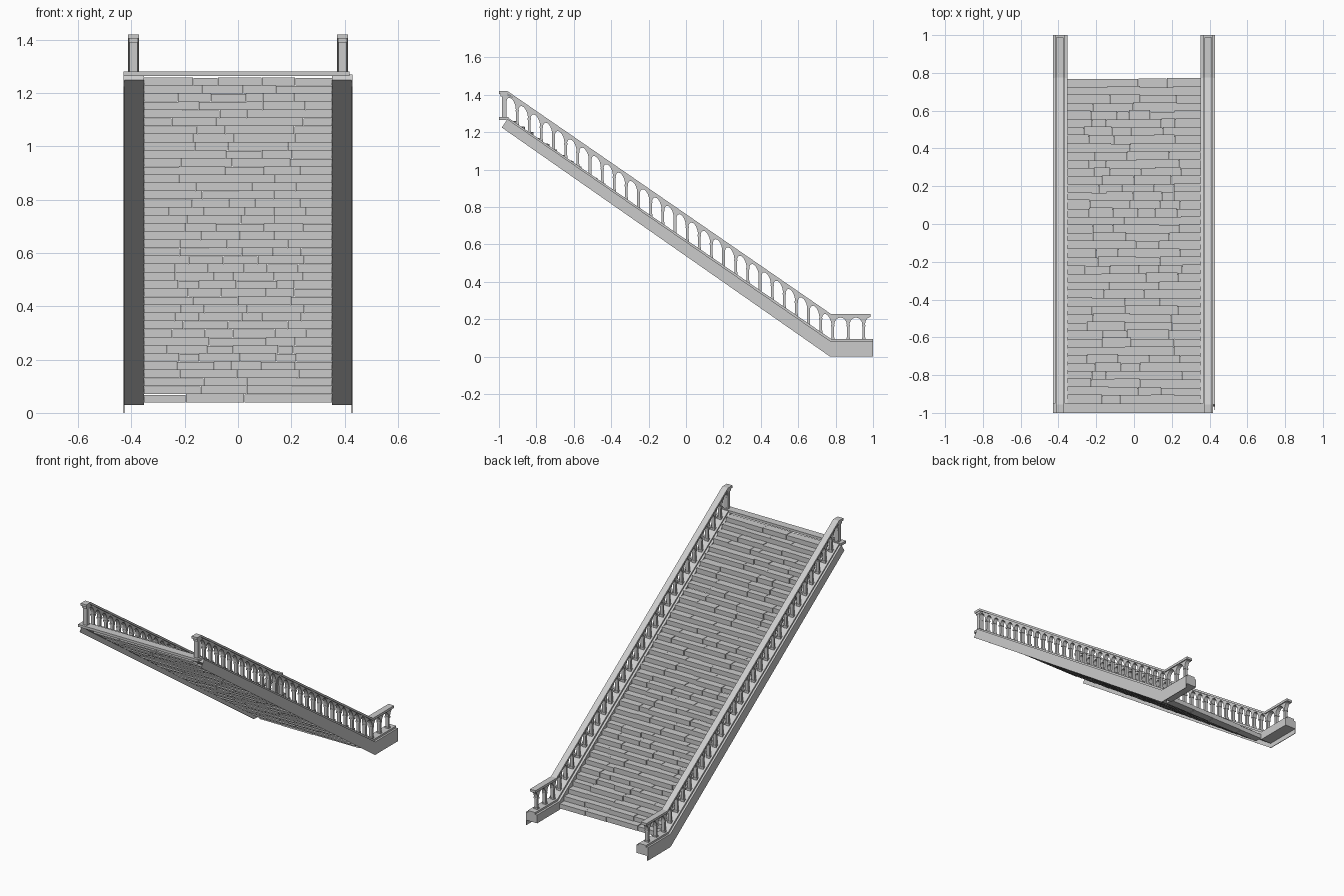
import bpy, bmesh, math, random

if "Cube" in bpy.data.objects:
    bpy.data.objects.remove(bpy.data.objects["Cube"])

random.seed(4)

# Side-view guide lines (y, z): stringer cap top and handrail top
CAP = [(-1, 1.28), (-0.955, 1.28), (0.775, 0.095), (1, 0.095)]
RAIL = [(-1, 1.42), (-0.955, 1.42), (0.775, 0.228), (0.987, 0.228)]


def height(line, y):
    for (a, za), (b, zb) in zip(line, line[1:]):
        if y <= b:
            return za + (zb - za) * (y - a) / (b - a)
    return line[-1][1]


def prism(bm, pts, x0, x1):
    """Extrude a (y, z) outline from x0 to x1."""
    face = bm.faces.new([bm.verts.new((x0, y, z)) for y, z in pts])
    ext = bmesh.ops.extrude_face_region(bm, geom=[face])["geom"]
    for v in ext:
        if isinstance(v, bmesh.types.BMVert):
            v.co.x = x1


def box(bm, x0, x1, y0, y1, z0, z1):
    prism(bm, [(y0, z0), (y1, z0), (y1, z1), (y0, z1)], x0, x1)


def band(line, thick):
    return line + [(y, z - thick) for y, z in reversed(line)]


def finish(bm, name):
    bmesh.ops.recalc_face_normals(bm, faces=bm.faces[:])
    me = bpy.data.meshes.new(name)
    bm.to_mesh(me)
    bm.free()
    ob = bpy.data.objects.new(name, me)
    bpy.context.collection.objects.link(ob)
    return ob


def spandrel(bm, yc, half, r, t0, t1, x0, x1):
    """Masonry between an arch opening and the handrail."""
    n = 10
    arch = []
    for i in range(n + 1):
        t = t0 + (t1 - t0) * i / n
        y = yc + r * math.cos(t)
        arch.append((y, height(CAP, y) + 0.072 + 0.042 * math.sin(t)))
    ya = yc + half if t0 == 0 else arch[0][0]
    yb = yc - half
    top = [(yb, height(RAIL, yb) - 0.012), (ya, height(RAIL, ya) - 0.012)]
    low = []
    if t0 == 0:
        low.append((ya, height(CAP, ya) + 0.072))
    prism(bm, top + low + arch + [(yb, height(CAP, yb) + 0.072)], x0, x1)


def column(bm, y, xc):
    z = height(CAP, y)
    # shaft, foot and capital
    box(bm, xc - 0.010, xc + 0.010, y - 0.007, y + 0.007, z - 0.01, z + 0.08)
    box(bm, xc - 0.014, xc + 0.014, y - 0.009, y + 0.009, z - 0.01, z + 0.008)
    box(bm, xc - 0.014, xc + 0.014, y - 0.009, y + 0.009, z + 0.066, z + 0.075)


pitch = (0.785 + 0.968) / 27
slope_cols = [-0.968 + pitch * k for k in range(28)]
flat_cols = [0.867, 0.95]
cols = slope_cols + flat_cols

for s, side in ((-1, "left"), (1, "right")):
    xc = s * 0.392

    # Stringer body with a thin outer skirt reaching lower
    bm = bmesh.new()
    top = [(-0.955, 1.27), (0.772, 0.083), (1, 0.083)]
    prism(bm, top + [(1, 0.03), (0.77, 0.03), (-0.967, 1.25)], s * 0.352, s * 0.428)
    prism(bm, top + [(1, 0), (0.77, 0), (-0.985, 1.225)], s * 0.426, s * 0.43)
    finish(bm, side + "_stringer")

    # Cap moulding on the stringer
    bm = bmesh.new()
    prism(bm, band(CAP, 0.014), s * 0.366, s * 0.418)
    finish(bm, side + "_stringer_cap")

    # Balustrade: columns and arches
    bm = bmesh.new()
    for y in cols:
        column(bm, y, xc)
    for a, b in zip(cols, cols[1:]):
        half = (b - a) / 2
        spandrel(bm, (a + b) / 2, half, half - 0.007, 0, math.pi, xc - 0.013, xc + 0.013)
    # half arch at the lower end, end post at the upper end
    spandrel(bm, 0.982, 0.032, 0.025, math.pi / 2, math.pi, xc - 0.013, xc + 0.013)
    box(bm, xc - 0.015, xc + 0.015, -0.985, -0.96, 1.27, 1.41)
    box(bm, xc - 0.017, xc + 0.017, -0.992, -0.955, 1.39, 1.41)
    finish(bm, side + "_balustrade")

    # Handrail
    bm = bmesh.new()
    prism(bm, band(RAIL, 0.015), xc - 0.02, xc + 0.02)
    finish(bm, side + "_handrail")

# Landing slab at the top
bm = bmesh.new()
box(bm, -0.43, 0.418, -1, -0.95, 1.265, 1.281)
finish(bm, "top_landing")

# Forty steps, each laid from irregular stones
bm = bmesh.new()
N, DY, DZ = 40, 0.043, 0.0305
for i in range(N):
    y1, z1 = 0.772 - i * DY, 0.071 + i * DZ
    n = random.randint(4, 6)
    cuts = [-0.353] + [-0.35 + 0.7 * (k + random.uniform(-0.3, 0.3)) / n
                       for k in range(1, n)] + [0.353]
    for a, b in zip(cuts, cuts[1:]):
        front = y1 + random.uniform(-0.006, 0.003)
        zt = z1 + random.uniform(-0.003, 0.001)
        box(bm, a + 0.0008, b - 0.0008, y1 - DY - 0.008 + random.uniform(-0.003, 0.003),
            front, z1 - DZ - 0.001, zt)
finish(bm, "stone_steps")
